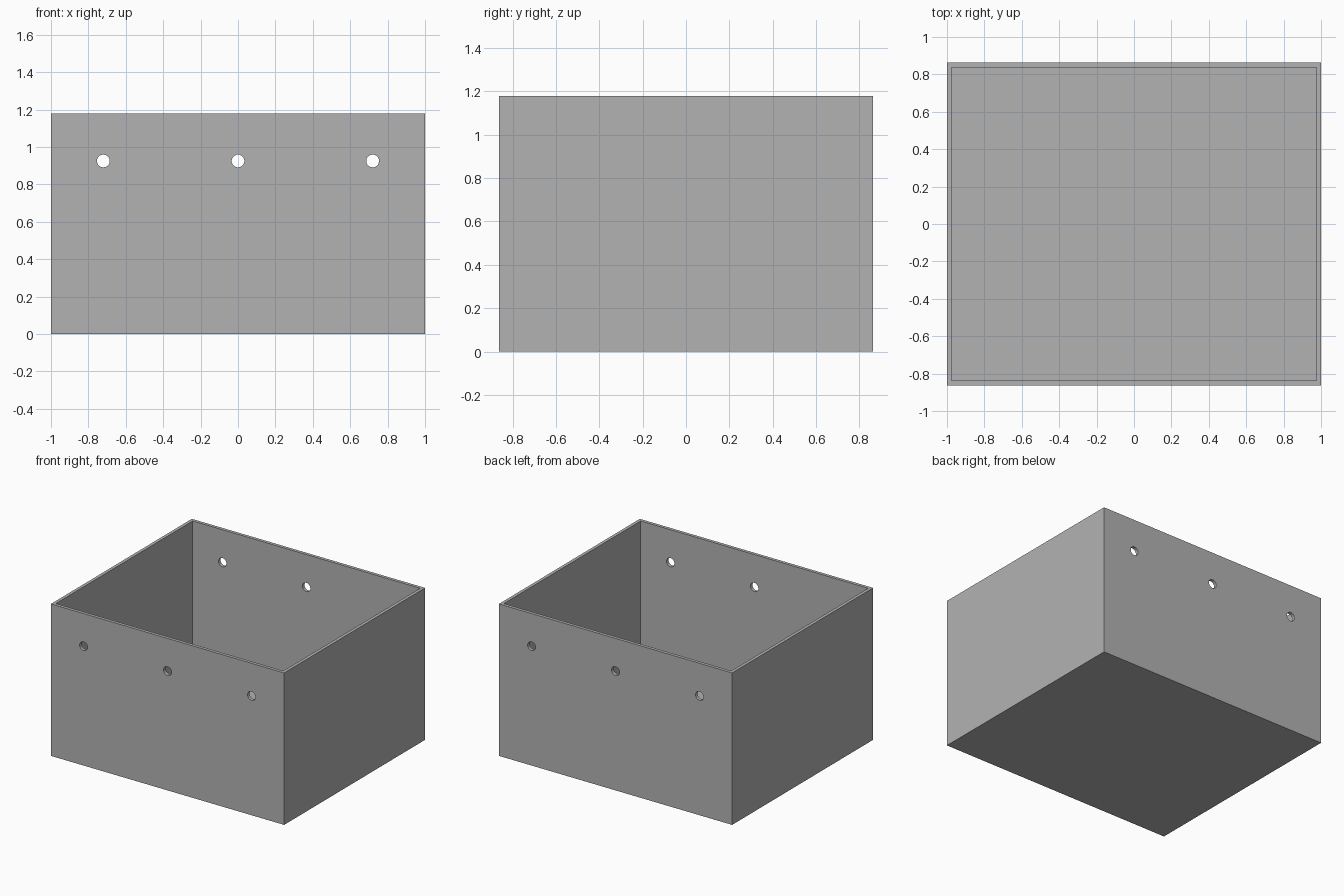
import bpy, math

if "Cube" in bpy.data.objects:
    bpy.data.objects.remove(bpy.data.objects["Cube"])

W, D, H, T = 2.0, 1.726, 1.178, 0.025   # width, depth, height, wall thickness


def block(name, size, z_mid):
    bpy.ops.mesh.primitive_cube_add(size=1, location=(0, 0, z_mid))
    ob = bpy.context.object
    ob.name = name
    ob.scale = size
    bpy.ops.object.transform_apply(location=True, rotation=True, scale=True)
    return ob


def cut(target, cutter):
    mod = target.modifiers.new("cut", 'BOOLEAN')
    mod.operation = 'DIFFERENCE'
    mod.solver = 'EXACT'
    mod.object = cutter
    bpy.context.view_layer.objects.active = target
    bpy.ops.object.modifier_apply(modifier=mod.name)
    bpy.data.objects.remove(cutter)


# Open-topped box with thin walls and floor
box = block("open_box", (W, D, H), H / 2)
cut(box, block("cavity_cutter", (W - 2 * T, D - 2 * T, H), T + H / 2))

# Three round holes through both the front and the back wall
for x in (-0.72, 0, 0.72):
    bpy.ops.mesh.primitive_cylinder_add(vertices=32, radius=0.034, depth=D + 0.2,
                                        location=(x, 0, 0.925),
                                        rotation=(math.pi / 2, 0, 0))
    cut(box, bpy.context.object)

# Plain grey finish
grey = bpy.data.materials.new("grey")
grey.diffuse_color = (0.45, 0.45, 0.45, 1)
grey.use_nodes = True
grey.node_tree.nodes["Principled BSDF"].inputs["Base Color"].default_value = grey.diffuse_color
box.data.materials.clear()
box.data.materials.append(grey)

# Smooth hole walls, crisp box edges
bpy.ops.object.select_all(action='DESELECT')
box.select_set(True)
bpy.context.view_layer.objects.active = box
bpy.ops.object.shade_smooth_by_angle(angle=math.radians(30))
